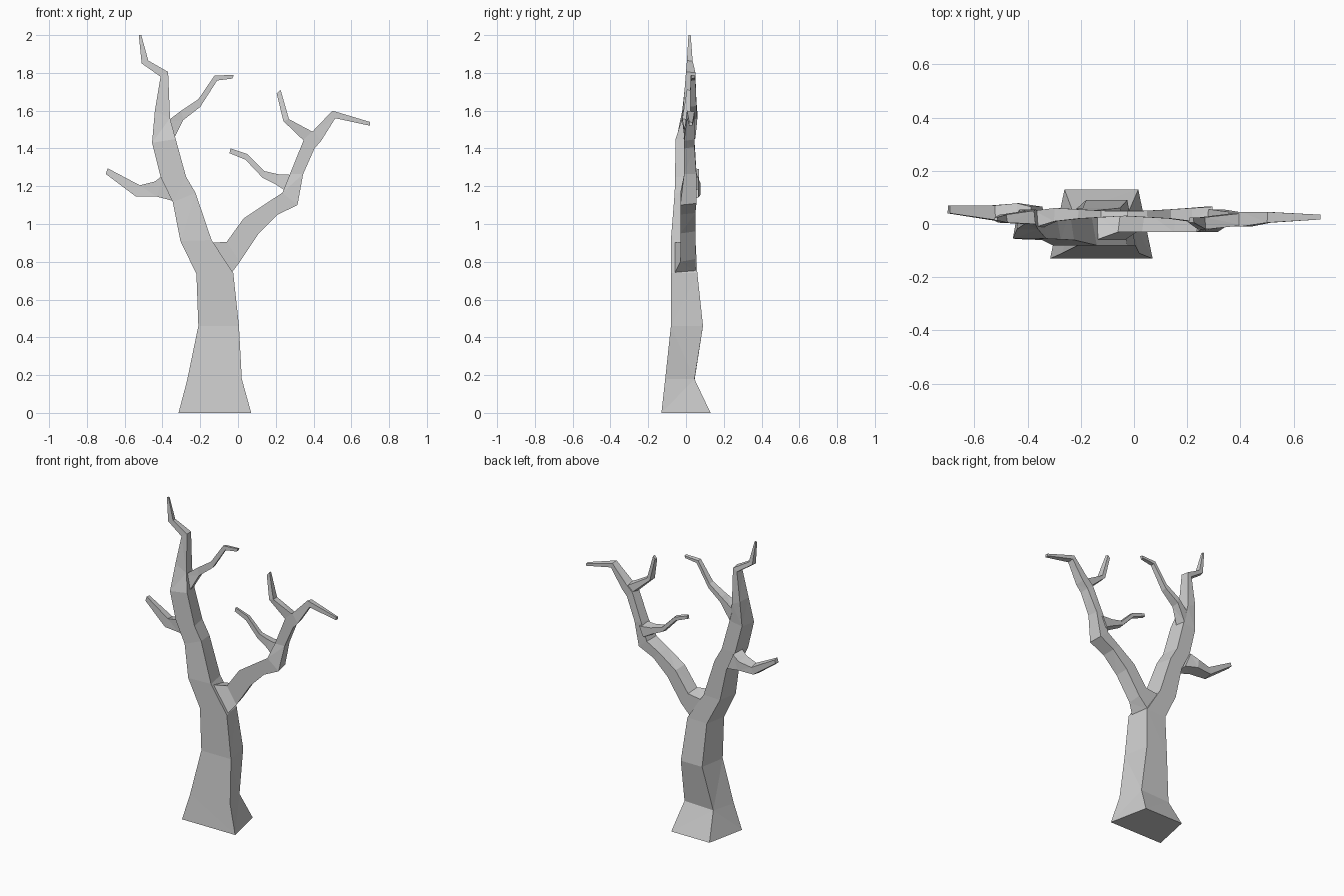
import bpy, bmesh


def limb(name, rings, inset=0.14):
    """Four-sided tapering limb.
    Ring: (side A x, z, side B x, z, front y, back y); the back edge is narrower."""
    bm = bmesh.new()
    loops = []
    for ax, az, bx, bz, yf, yb in rings:
        dx, dz = (bx - ax) * inset, (bz - az) * inset
        pts = [(ax, yf, az), (bx, yf, bz),
               (bx - dx, yb, bz - dz), (ax + dx, yb, az + dz)]
        loops.append([bm.verts.new(p) for p in pts])
    for lo, hi in zip(loops, loops[1:]):
        for i in range(4):
            j = (i + 1) % 4
            bm.faces.new((lo[i], lo[j], hi[j], hi[i]))
    bm.faces.new(loops[0])
    bm.faces.new(loops[-1])
    bmesh.ops.recalc_face_normals(bm, faces=bm.faces)
    # Faceted bark: split the twisted quads
    bmesh.ops.triangulate(bm, faces=[f for f in bm.faces if len(f.verts) == 4])
    mesh = bpy.data.meshes.new(name)
    bm.to_mesh(mesh)
    bm.free()
    obj = bpy.data.objects.new(name, mesh)
    bpy.context.collection.objects.link(obj)
    return obj


# Trunk flowing into the tall left leader
limb("trunk", [
    (-0.315, 0.00, 0.07, 0.00, -0.13, 0.13),
    (-0.27, 0.17, 0.02, 0.18, -0.11, 0.045),
    (-0.21, 0.46, 0.005, 0.46, -0.08, 0.09),
    (-0.22, 0.735, -0.025, 0.74, -0.08, 0.06),
    (-0.305, 0.91, -0.14, 0.915, -0.08, 0.05),
    (-0.345, 1.115, -0.225, 1.165, -0.06, 0.05),
    (-0.41, 1.25, -0.275, 1.25, -0.058, 0.05),
    (-0.455, 1.43, -0.33, 1.45, -0.055, 0.045),
    (-0.44, 1.60, -0.36, 1.56, -0.02, 0.055),
    (-0.41, 1.78, -0.37, 1.805, 0.0, 0.05),
    (-0.51, 1.85, -0.475, 1.865, 0.005, 0.035),
    (-0.525, 2.00, -0.512, 2.00, 0.013, 0.025),
])

# Right fork and its outer twig
limb("right_fork", [
    (-0.17, 0.90, -0.05, 0.72, -0.07, 0.05),
    (-0.06, 0.905, 0.01, 0.80, -0.03, 0.05),
    (0.03, 1.03, 0.11, 0.95, -0.03, 0.05),
    (0.15, 1.11, 0.21, 1.05, -0.03, 0.05),
    (0.235, 1.165, 0.315, 1.10, -0.03, 0.055),
    (0.275, 1.265, 0.345, 1.265, -0.01, 0.055),
    (0.35, 1.45, 0.405, 1.40, -0.01, 0.045),
    (0.40, 1.495, 0.44, 1.44, -0.01, 0.045),
    (0.50, 1.60, 0.515, 1.56, 0.005, 0.045),
    (0.70, 1.54, 0.70, 1.52, 0.017, 0.035),
])

limb("right_inner_twig", [
    (0.26, 1.17, 0.30, 1.26, -0.005, 0.065),
    (0.20, 1.21, 0.22, 1.262, 0.01, 0.06),
    (0.13, 1.245, 0.14, 1.28, 0.02, 0.055),
    (0.04, 1.34, 0.05, 1.37, 0.025, 0.05),
    (-0.045, 1.375, -0.04, 1.40, 0.03, 0.048),
])

limb("right_upper_twig", [
    (0.36, 1.43, 0.41, 1.48, -0.005, 0.04),
    (0.24, 1.545, 0.27, 1.555, -0.02, 0.025),
    (0.205, 1.69, 0.225, 1.712, 0.005, 0.025),
])

limb("left_inner_twig", [
    (-0.345, 1.44, -0.38, 1.54, -0.015, 0.05),
    (-0.29, 1.55, -0.30, 1.60, 0.01, 0.06),
    (-0.20, 1.62, -0.21, 1.66, 0.02, 0.055),
    (-0.11, 1.76, -0.125, 1.785, 0.025, 0.05),
    (-0.03, 1.77, -0.022, 1.79, 0.03, 0.048),
])

limb("left_outer_branch", [
    (-0.335, 1.12, -0.395, 1.26, -0.01, 0.065),
    (-0.43, 1.145, -0.44, 1.225, 0.0, 0.078),
    (-0.54, 1.145, -0.52, 1.205, 0.015, 0.07),
    (-0.70, 1.265, -0.69, 1.295, 0.04, 0.07),
])
